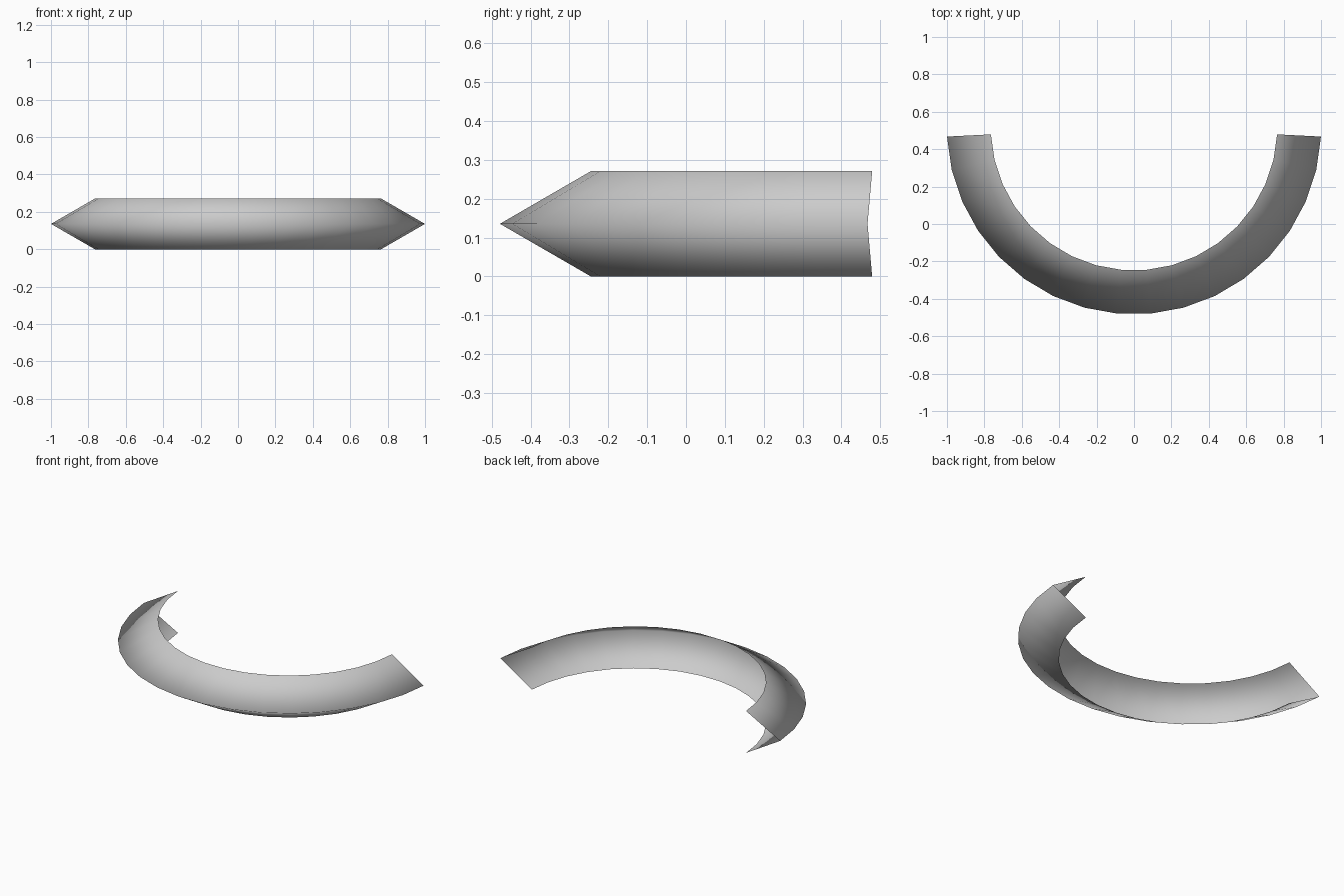
import bpy
import bmesh
from math import sin, cos, radians

cube = bpy.data.objects.get("Cube")
if cube:
    bpy.data.objects.remove(cube, do_unlink=True)

# Plain grey finish
grey = bpy.data.materials.new("plain_grey")
grey.use_nodes = True
colour = (0.6, 0.6, 0.6, 1)
grey.diffuse_color = colour
grey.node_tree.nodes["Principled BSDF"].inputs["Base Color"].default_value = colour

# V-shaped sheet swept round just under half a circle, open on the inside
CENTRE_Y = 0.518
SEGMENTS = 17
GAP = 2.9  # degrees missing at each end
HEIGHT = 0.271
profile = [(0.766, 0), (1.001, HEIGHT / 2), (0.766, HEIGHT)]  # radius, height

bm = bmesh.new()
rings = []
for i in range(SEGMENTS + 1):
    a = radians(180 + GAP + (180 - 2 * GAP) * i / SEGMENTS)
    rings.append([bm.verts.new((r * cos(a), CENTRE_Y + r * sin(a), z)) for r, z in profile])
for a, b in zip(rings, rings[1:]):
    for j in range(len(profile) - 1):
        bm.faces.new((a[j], b[j], b[j + 1], a[j + 1])).smooth = True

mesh = bpy.data.meshes.new("curved_channel")
bm.to_mesh(mesh)
bm.free()
mesh.materials.append(grey)
channel = bpy.data.objects.new("curved_channel", mesh)
bpy.context.collection.objects.link(channel)
